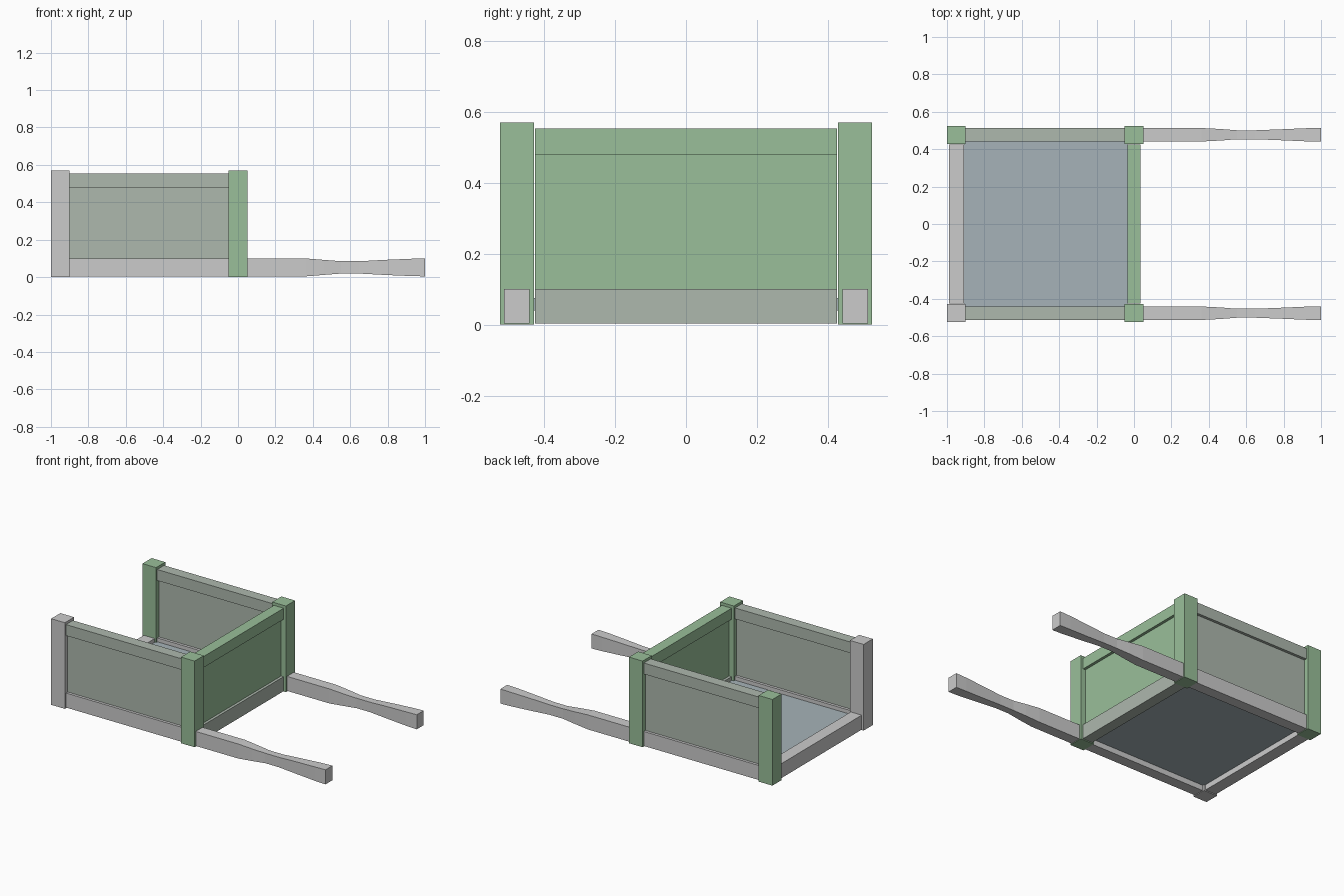
import bpy, bmesh

if "Cube" in bpy.data.objects:
    bpy.data.objects.remove(bpy.data.objects["Cube"])


def material(name, color):
    m = bpy.data.materials.new(name)
    m.diffuse_color = color
    m.use_nodes = True
    m.node_tree.nodes["Principled BSDF"].inputs["Base Color"].default_value = m.diffuse_color
    return m


GREEN = material("green_paint", (0.32, 0.52, 0.32, 1))
SAGE = material("sage_paint", (0.42, 0.48, 0.42, 1))
BLUE = material("blue_green_paint", (0.38, 0.45, 0.48, 1))


def finish(name, bm, mat):
    bmesh.ops.recalc_face_normals(bm, faces=bm.faces)
    me = bpy.data.meshes.new(name)
    bm.to_mesh(me)
    bm.free()
    ob = bpy.data.objects.new(name, me)
    bpy.context.collection.objects.link(ob)
    if mat:
        me.materials.append(mat)
    return ob


def box(name, x, y, z, mat=None):
    """Box from (min, max) ranges."""
    bm = bmesh.new()
    bmesh.ops.create_cube(bm, size=1)
    for v in bm.verts:
        v.co = [r[0] if c < 0 else r[1] for c, r in zip(v.co, (x, y, z))]
    return finish(name, bm, mat)


def handle(name, yc, mat=None):
    """Square bar lofted through stations with a slim grip."""
    stations = [(0.04, .036, .048), (0.36, .036, .048), (0.46, .031, .040),
                (0.55, .024, .033), (0.65, .024, .033), (0.78, .029, .040),
                (0.92, .035, .046), (1.0, .036, .048)]
    bm = bmesh.new()
    rings = []
    for x, hy, hz in stations:
        rings.append([bm.verts.new((x, yc + sy * hy, 0.052 + sz * hz))
                      for sy, sz in ((-1, -1), (1, -1), (1, 1), (-1, 1))])
    for a, b in zip(rings, rings[1:]):
        for i in range(4):
            j = (i + 1) % 4
            bm.faces.new((a[i], a[j], b[j], b[i]))
    bm.faces.new(rings[0])
    bm.faces.new(rings[-1])
    return finish(name, bm, mat)


YC = 0.477            # side frame centre line
TOP, LOW = (0.48, 0.553), (0.004, 0.1)
SPAN_X, SPAN_Y = (-0.9, -0.05), (-0.426, 0.426)

# Corner posts, side frames and handles
for side, s in (("near", -1), ("far", 1)):
    y = s * YC
    py = (y - 0.048, y + 0.048)
    ry = (y - 0.036, y + 0.036)
    box(f"{side}_open_end_post", (-1, -0.9), py, (0, 0.57),
        GREEN if s > 0 else None)
    box(f"{side}_handle_end_post", (-0.05, 0.05), py, (0, 0.57), GREEN)
    box(f"{side}_top_rail", SPAN_X, ry, TOP, SAGE)
    box(f"{side}_bottom_rail", SPAN_X, ry, LOW)
    box(f"{side}_side_panel", SPAN_X, (y - 0.018, y + 0.018),
        (0.1, 0.48), SAGE)
    handle(f"{side}_handle", y)

# Closed end between the handles
box("end_top_rail", (-0.036, 0.036), SPAN_Y, TOP, GREEN)
box("end_bottom_rail", (-0.036, 0.036), SPAN_Y, LOW, SAGE)
box("end_panel", (-0.018, 0.018), SPAN_Y, (0.1, 0.48), GREEN)

# Open end sill and recessed floor
box("open_end_sill", (-0.988, -0.908), SPAN_Y, LOW)
box("floor", (-0.908, -0.036), (-0.441, 0.441), (0.04, 0.075), BLUE)
